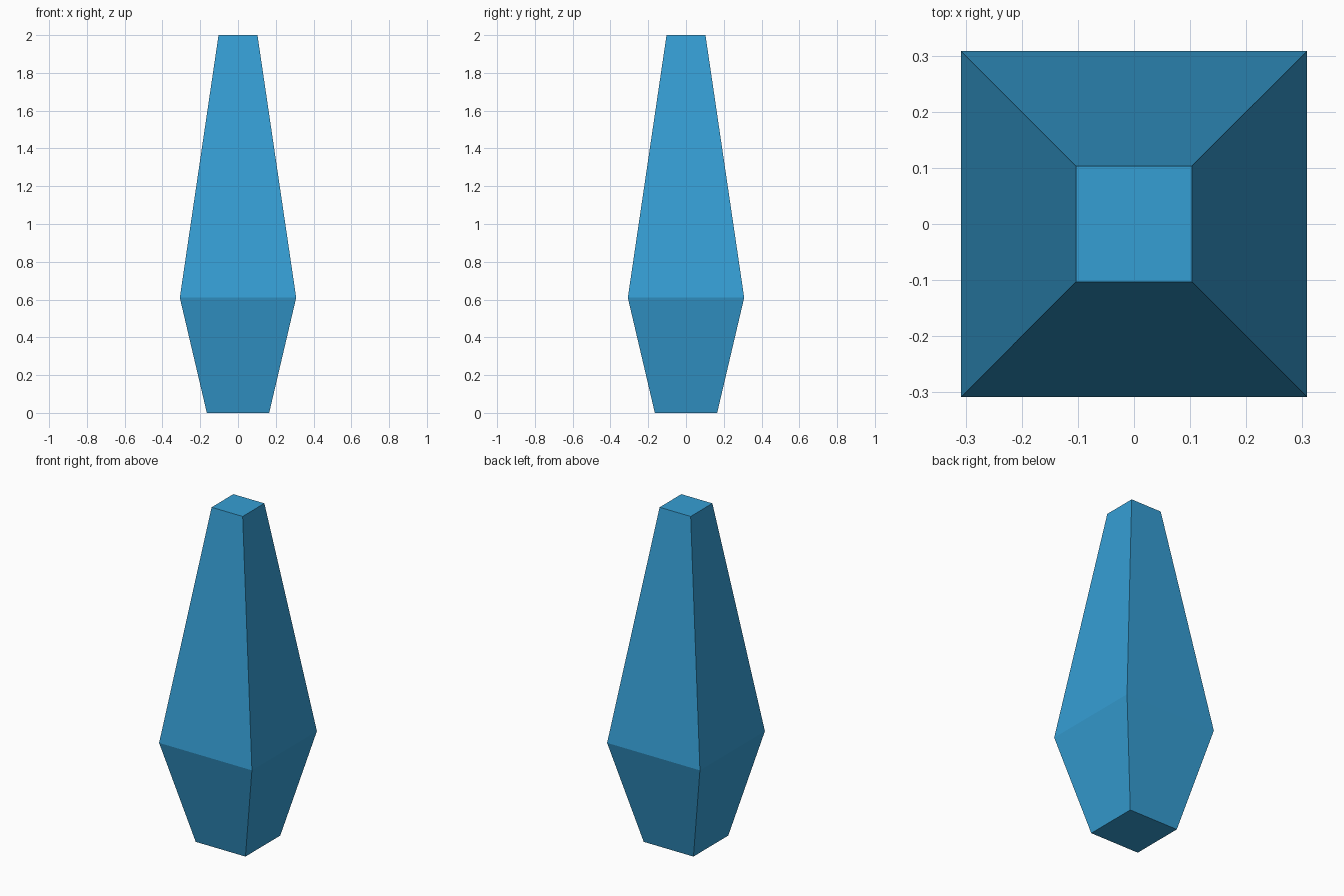
import bpy
import bmesh

if "Cube" in bpy.data.objects:
    bpy.data.objects.remove(bpy.data.objects["Cube"])

# Square cross-sections from base to tip: (half width, height)
PROFILE = [(0.165, 0.0), (0.308, 0.61), (0.103, 2.0)]
CORNERS = [(-1, -1), (1, -1), (1, 1), (-1, 1)]

bm = bmesh.new()
rings = [[bm.verts.new((sx * r, sy * r, z)) for sx, sy in CORNERS]
         for r, z in PROFILE]

# Tapered sides
for lower, upper in zip(rings, rings[1:]):
    for i in range(4):
        j = (i + 1) % 4
        bm.faces.new((lower[i], lower[j], upper[j], upper[i]))

# Flat base and tip
bm.faces.new(rings[0][::-1])
bm.faces.new(rings[-1])
bmesh.ops.recalc_face_normals(bm, faces=bm.faces)

mesh = bpy.data.meshes.new("crystal")
bm.to_mesh(mesh)
bm.free()
crystal = bpy.data.objects.new("crystal", mesh)
bpy.context.collection.objects.link(crystal)

# Blue surface
blue = bpy.data.materials.new("blue")
blue.diffuse_color = (0.036, 0.342, 0.658, 1.0)
blue.use_nodes = True
blue.node_tree.nodes["Principled BSDF"].inputs["Base Color"].default_value = blue.diffuse_color
mesh.materials.append(blue)
